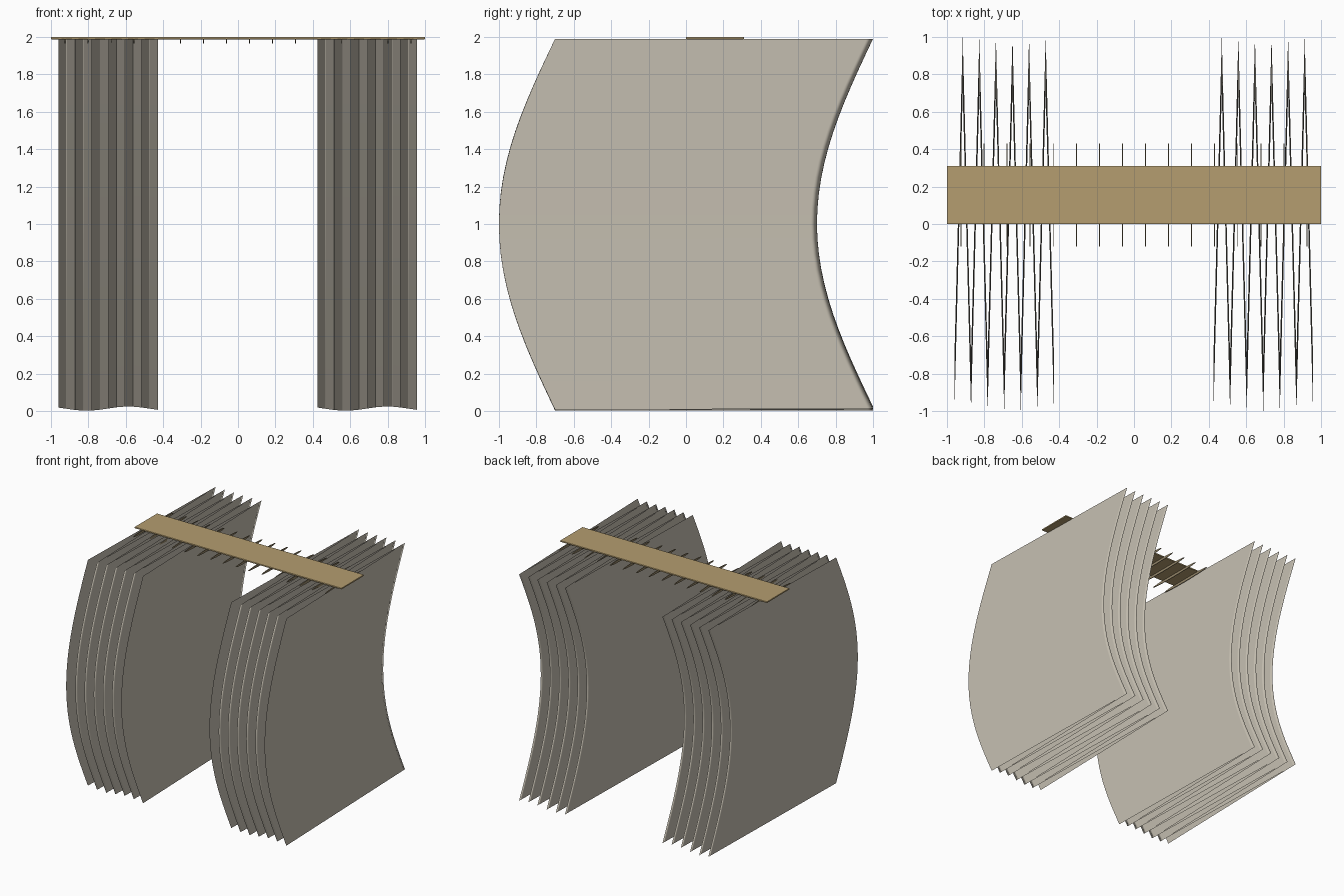
import bpy, bmesh, math

if "Cube" in bpy.data.objects:
    bpy.data.objects.remove(bpy.data.objects["Cube"])


def material(name, rgb):
    m = bpy.data.materials.new(name)
    m.diffuse_color = (*rgb, 1)
    m.use_nodes = True
    m.node_tree.nodes["Principled BSDF"].inputs["Base Color"].default_value = m.diffuse_color
    return m


cloth = material("cloth", (0.56, 0.52, 0.44))
wood = material("wood", (0.46, 0.34, 0.16))
metal = material("metal", (0.3, 0.24, 0.14))


def add_object(name, bm, mat):
    mesh = bpy.data.meshes.new(name)
    bm.to_mesh(mesh)
    bm.free()
    mesh.materials.append(mat)
    ob = bpy.data.objects.new(name, mesh)
    bpy.context.collection.objects.link(ob)
    return ob


# Pleated curtain: a deep zigzag profile, bowed towards the front at mid height
FOLDS, WIDTH, ROWS = 6, 0.532, 24


def curtain(name, x0):
    profile = []
    for i in range(2 * FOLDS):
        up = i % 2 == 0
        for t in (0, 0.02, 0.09, 0.91, 0.98):
            profile.append((i + t, t if up else 1 - t))
    profile.append((2 * FOLDS, 0))
    bm = bmesh.new()
    rows = []
    for r in range(ROWS + 1):
        row = []
        for s, depth in profile:
            x = WIDTH * s / (2 * FOLDS)
            hem = 0.013 - 0.011 * math.cos((x - 0.15) * 14)
            z = hem + (1.99 - hem) * r / ROWS
            y = -0.7 + 1.7 * depth - 0.3 * math.sin(math.pi * r / ROWS)
            row.append(bm.verts.new((x0 + x, y, z)))
        rows.append(row)
    for a, b in zip(rows, rows[1:]):
        for j in range(len(a) - 1):
            f = bm.faces.new((a[j], a[j + 1], b[j + 1], b[j]))
            f.smooth = True
    return add_object(name, bm, cloth)


curtain("left_curtain", -0.96)
curtain("right_curtain", 0.425)

# Flat rail across the top, slightly rounded edges
bm = bmesh.new()
bmesh.ops.create_cube(bm, size=1)
bmesh.ops.scale(bm, vec=(2, 0.31, 0.013), verts=bm.verts)
bmesh.ops.translate(bm, vec=(0, 0.155, 1.9935), verts=bm.verts)
rail = add_object("rail", bm, wood)
bevel = rail.modifiers.new("bevel", 'BEVEL')
bevel.width = 0.004
bevel.segments = 2

# Thin flattened gliders spaced along the underside of the rail
for i in range(16):
    bm = bmesh.new()
    bmesh.ops.create_cone(bm, cap_ends=True, segments=16, radius1=1, radius2=1, depth=1)
    for v in bm.verts:
        x, y, z = v.co
        v.co = (-0.925 + 0.1233 * i + z * 0.005, 0.155 + 0.275 * x, 1.978 + 0.014 * y)
    bmesh.ops.recalc_face_normals(bm, faces=bm.faces)
    add_object(f"glider_{i + 1}", bm, metal)
